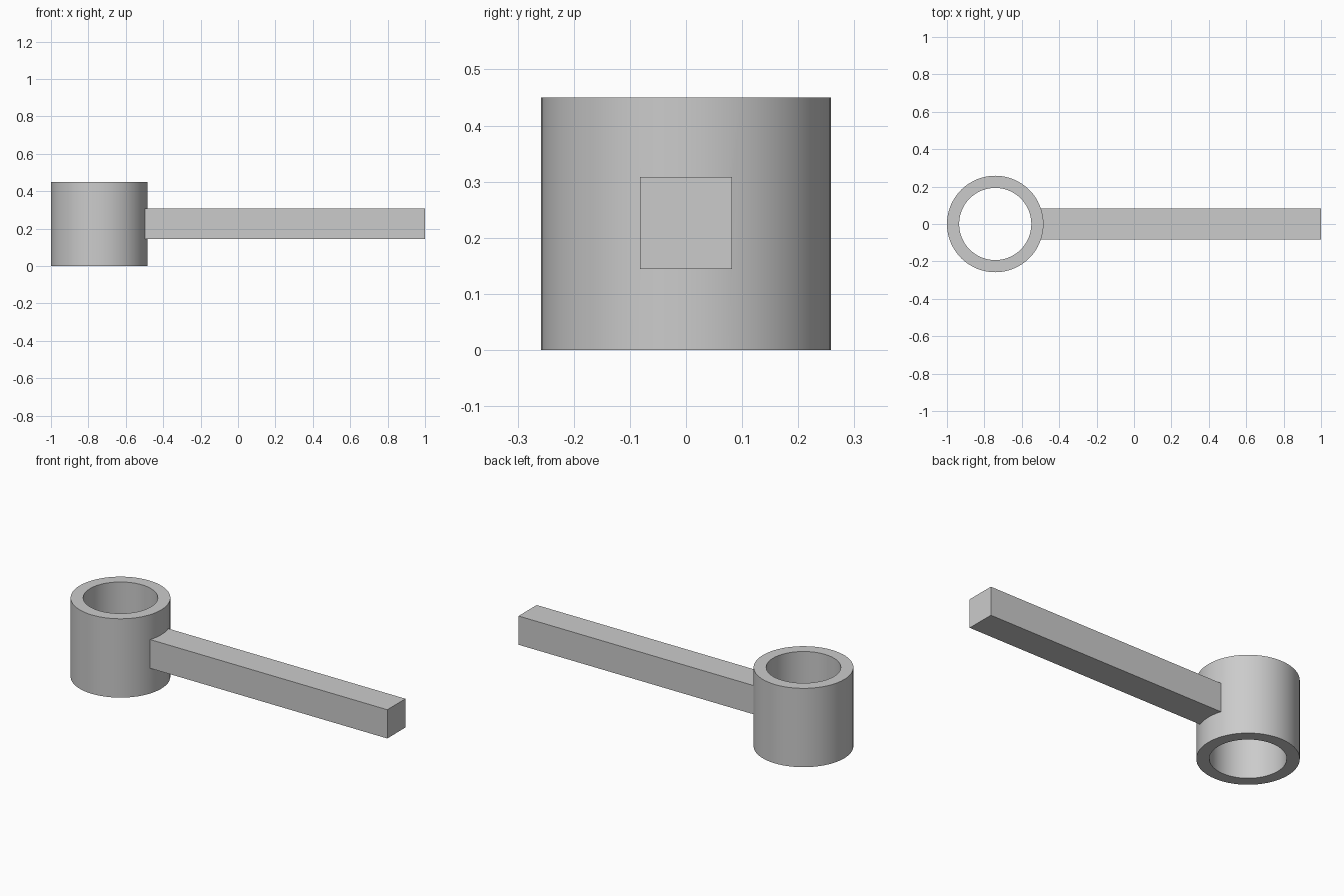
import bpy, bmesh, math

if "Cube" in bpy.data.objects:
    bpy.data.objects.remove(bpy.data.objects["Cube"])

RING_X, R_OUT, R_IN, HEIGHT = -0.742, 0.258, 0.193, 0.45
SEGMENTS = 64

grey = bpy.data.materials.new("plain grey")
grey.diffuse_color = (0.6, 0.6, 0.6, 1)
grey.use_nodes = True
grey.node_tree.nodes["Principled BSDF"].inputs["Base Color"].default_value = grey.diffuse_color


def make_object(name, bm):
    bmesh.ops.recalc_face_normals(bm, faces=bm.faces)
    mesh = bpy.data.meshes.new(name)
    bm.to_mesh(mesh)
    bm.free()
    mesh.materials.append(grey)
    obj = bpy.data.objects.new(name, mesh)
    bpy.context.collection.objects.link(obj)
    return obj


# Socket ring: a rectangular wall section swept around the bore
bm = bmesh.new()
section = [(R_IN, 0), (R_OUT, 0), (R_OUT, HEIGHT), (R_IN, HEIGHT)]
rings = []
for i in range(SEGMENTS):
    a = 2 * math.pi * i / SEGMENTS
    rings.append([bm.verts.new((RING_X + r * math.cos(a), r * math.sin(a), z))
                  for r, z in section])
for i in range(SEGMENTS):
    a, b = rings[i], rings[(i + 1) % SEGMENTS]
    for k in range(4):
        m = (k + 1) % 4
        bm.faces.new((a[k], b[k], b[m], a[m]))
socket = make_object("socket_ring", bm)

# Square handle bar, rooted inside the ring wall
bm = bmesh.new()
bmesh.ops.create_cube(bm, size=1)
x0, x1, z0, z1, half = -0.525, 1.0, 0.144, 0.308, 0.082
for v in bm.verts:
    v.co = (x1 if v.co.x > 0 else x0,
            half if v.co.y > 0 else -half,
            z1 if v.co.z > 0 else z0)
bar = make_object("handle_bar", bm)
bar.hide_render = True

# Fuse bar and ring into one solid
union = socket.modifiers.new("fuse_bar", 'BOOLEAN')
union.operation = 'UNION'
union.solver = 'EXACT'
union.object = bar
bpy.context.view_layer.objects.active = socket
socket.select_set(True)
bpy.ops.object.modifier_apply(modifier=union.name)
bpy.data.objects.remove(bar)
socket.name = "socket_with_handle"

# Round walls smooth, rims and bar edges sharp
bpy.ops.object.shade_smooth_by_angle(angle=math.radians(20))
